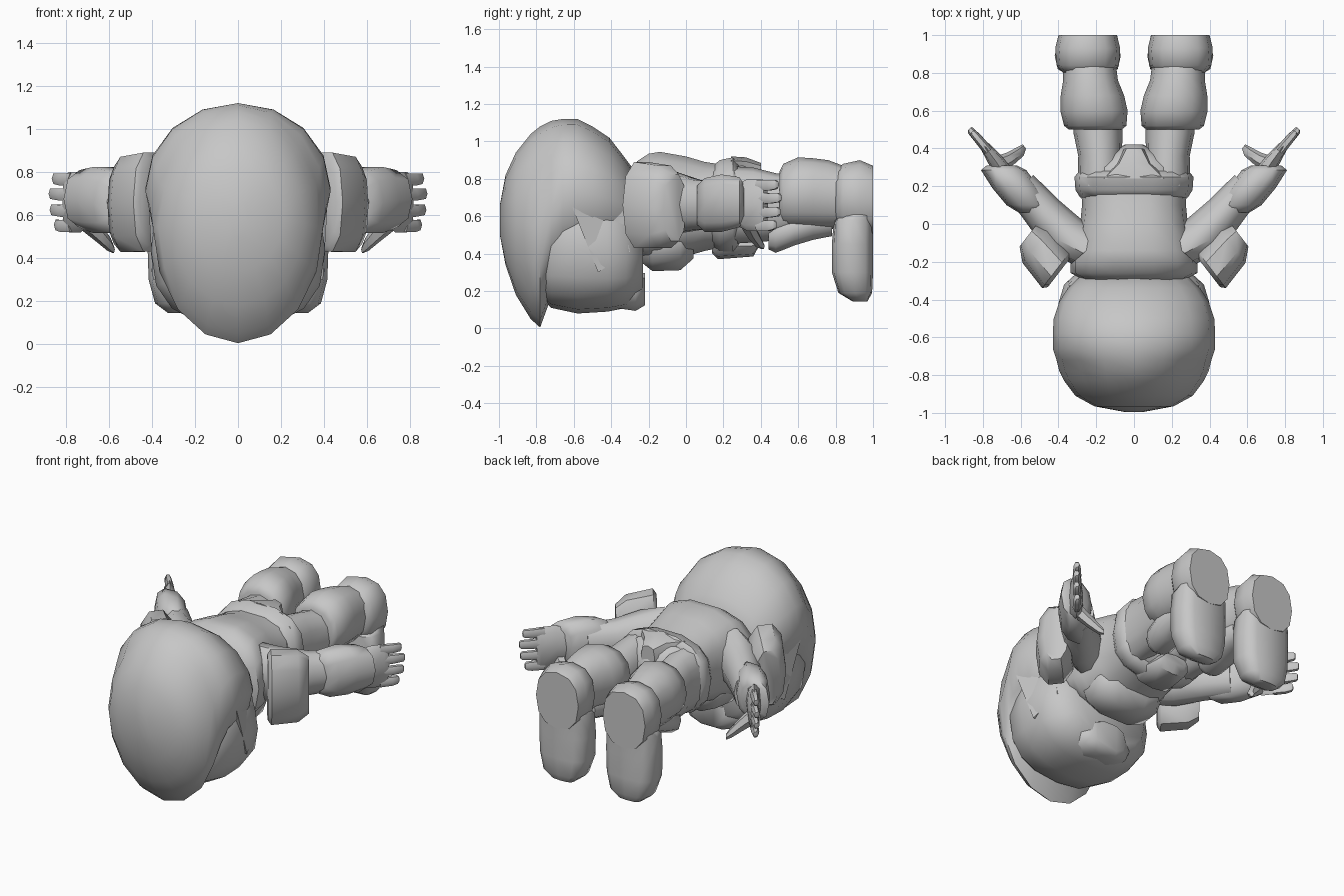
import bpy, bmesh, math
from mathutils import Vector

grey = bpy.data.materials.new("plain grey")
grey.diffuse_color = (0.57, 0.57, 0.57, 1)


def finish(name, bm, mirror=False, angle=50):
    bmesh.ops.recalc_face_normals(bm, faces=bm.faces)
    me = bpy.data.meshes.new(name)
    bm.to_mesh(me)
    bm.free()
    ob = bpy.data.objects.new(name, me)
    bpy.context.collection.objects.link(ob)
    me.materials.append(grey)
    if mirror:
        ob.modifiers.new("mirror", 'MIRROR').use_clip = False
    bpy.ops.object.select_all(action='DESELECT')
    ob.select_set(True)
    bpy.context.view_layer.objects.active = ob
    bpy.ops.object.shade_smooth_by_angle(angle=math.radians(angle))
    return ob


def loft(name, rings, n=12, power=2.0, u=(1, 0, 0), v=(0, 0, 1), mirror=False, angle=50):
    """Skin rings given as (x, y, z, half size along u, half size along v)."""
    bm = bmesh.new()
    u, v = Vector(u).normalized(), Vector(v).normalized()
    loops = []
    for x, y, z, a, b in rings:
        loop = []
        for i in range(n):
            t = 2 * math.pi * i / n
            c, s = math.cos(t), math.sin(t)
            c = math.copysign(abs(c) ** (2 / power), c)
            s = math.copysign(abs(s) ** (2 / power), s)
            loop.append(bm.verts.new(Vector((x, y, z)) + u * a * c + v * b * s))
        loops.append(loop)
    for p, q in zip(loops, loops[1:]):
        for i in range(n):
            j = (i + 1) % n
            bm.faces.new((p[i], p[j], q[j], q[i]))
    bm.faces.new(loops[0])
    bm.faces.new(loops[-1])
    return finish(name, bm, mirror, angle)


def body(name, rows, x=0, **kw):
    """Loft along y from rows of (y, low z, high z, half width[, x])."""
    return loft(name, [(r[4] if len(r) > 4 else x, r[0], (r[1] + r[2]) / 2, r[3], (r[2] - r[1]) / 2)
                       for r in rows], **kw)


# Hair: rounded shell with a pointed fringe hanging over the forehead
body("hair", [(-0.995, 0.50, 0.66, 0.05), (-0.965, 0.34, 0.82, 0.21), (-0.91, 0.18, 0.94, 0.31),
              (-0.83, 0.05, 1.04, 0.37), (-0.78, 0.005, 1.08, 0.395), (-0.72, 0.17, 1.11, 0.41),
              (-0.66, 0.30, 1.12, 0.43), (-0.58, 0.33, 1.12, 0.43), (-0.50, 0.35, 1.08, 0.425),
              (-0.41, 0.37, 1.02, 0.395), (-0.34, 0.40, 0.93, 0.35), (-0.28, 0.42, 0.85, 0.29)],
     n=16, power=2.0)

# Face and jaw under the hair
body("face", [(-0.80, 0.18, 0.60, 0.27), (-0.72, 0.11, 0.75, 0.37), (-0.58, 0.08, 0.80, 0.405),
              (-0.42, 0.09, 0.75, 0.40), (-0.32, 0.11, 0.70, 0.37), (-0.23, 0.20, 0.55, 0.27)],
     n=16, power=2.5)

# Chin
body("chin", [(-0.40, 0.11, 0.3, 0.22), (-0.27, 0.09, 0.3, 0.19), (-0.22, 0.12, 0.3, 0.12)], n=10, power=2.6)

# Side locks: plates in front of the ears
bm = bmesh.new()
outline = [(-0.64, 0.73, 0.395), (-0.47, 0.30, 0.37), (-0.30, 0.41, 0.325), (-0.35, 0.70, 0.31), (-0.5, 0.75, 0.37)]
outer = [bm.verts.new((x + 0.025, y, z)) for y, z, x in outline]
inner = [bm.verts.new((x - 0.06, y, z)) for y, z, x in outline]
bm.faces.new(outer)
bm.faces.new(inner)
for i in range(5):
    j = (i + 1) % 5
    bm.faces.new((outer[i], outer[j], inner[j], inner[i]))
finish("side_lock", bm, mirror=True)

# Torso flaring at the collar, with a full chest
body("torso", [(-0.30, 0.42, 0.85, 0.26), (-0.26, 0.37, 0.90, 0.335), (-0.20, 0.35, 0.94, 0.335),
               (-0.14, 0.35, 0.95, 0.32), (0.0, 0.38, 0.925, 0.285), (0.10, 0.41, 0.895, 0.275),
               (0.20, 0.43, 0.88, 0.28)], n=14, power=2.6)
body("chest", [(-0.24, 0.35, 0.6, 0.20), (-0.18, 0.30, 0.62, 0.26), (-0.03, 0.305, 0.62, 0.24),
               (0.04, 0.37, 0.58, 0.18)], n=10, power=2.4)

# Belt with a pouch
body("belt", [(0.14, 0.43, 0.87, 0.285), (0.18, 0.40, 0.905, 0.31), (0.25, 0.40, 0.92, 0.315),
              (0.28, 0.43, 0.89, 0.29)], n=14, power=2.6)
body("buckle_pouch", [(0.14, 0.40, 0.5, 0.11), (0.17, 0.37, 0.5, 0.14), (0.36, 0.385, 0.5, 0.12),
                      (0.39, 0.44, 0.5, 0.09)], n=8, power=2.6)

# Hips and the flap behind them
body("hips", [(0.20, 0.43, 0.88, 0.29), (0.30, 0.44, 0.89, 0.26), (0.37, 0.48, 0.85, 0.14),
              (0.42, 0.55, 0.76, 0.05)], n=12, power=2.4)
body("back_flap", [(0.24, 0.70, 0.92, 0.20), (0.32, 0.70, 0.915, 0.10), (0.40, 0.74, 0.885, 0.05)], n=8, power=3)

# Legs
body("thigh", [(0.20, 0.45, 0.87, 0.13, 0.17), (0.36, 0.46, 0.86, 0.115, 0.18),
               (0.48, 0.47, 0.83, 0.13, 0.19), (0.60, 0.52, 0.82, 0.13, 0.20)], n=12, power=2.2, mirror=True)
body("shin_boot", [(0.50, 0.57, 0.84, 0.14, 0.205), (0.52, 0.54, 0.88, 0.165, 0.205), (0.60, 0.53, 0.915, 0.178, 0.212),
                   (0.68, 0.53, 0.91, 0.168, 0.22), (0.76, 0.53, 0.90, 0.145, 0.23), (0.84, 0.54, 0.87, 0.14, 0.235)],
     n=12, power=2.2, mirror=True)
body("knee_pad", [(0.44, 0.42, 0.56, 0.07), (0.48, 0.40, 0.6, 0.10), (0.58, 0.44, 0.62, 0.12),
                  (0.68, 0.47, 0.65, 0.11), (0.78, 0.49, 0.65, 0.08)], x=0.2, n=10, power=2.2, mirror=True)
body("heel", [(0.80, 0.56, 0.84, 0.13), (0.84, 0.52, 0.88, 0.165), (0.93, 0.50, 0.90, 0.172),
              (1.0, 0.50, 0.87, 0.155)], x=0.245, n=12, power=2.4, mirror=True)
# Foot runs down from the ankle, its sole facing backward
loft("foot", [(0.245, 0.92, 0.61, 0.16, 0.08), (0.245, 0.895, 0.58, 0.17, 0.105), (0.245, 0.89, 0.45, 0.175, 0.11),
              (0.245, 0.89, 0.30, 0.17, 0.11), (0.245, 0.905, 0.19, 0.14, 0.09), (0.245, 0.93, 0.145, 0.08, 0.04)],
     n=12, power=3, v=(0, 1, 0), mirror=True)

# Arms, reaching outward and backward
ARM = (0.75, -0.66, 0)
loft("upper_arm", [(0.24, -0.13, 0.68, 0.12, 0.19), (0.37, -0.06, 0.67, 0.125, 0.17), (0.48, 0.06, 0.66, 0.105, 0.14),
                   (0.60, 0.20, 0.66, 0.09, 0.13)], n=10, u=ARM, mirror=True)
loft("shoulder_pad", [(0.395, -0.255, 0.66, 0.10, 0.21), (0.41, -0.24, 0.66, 0.125, 0.24),
                      (0.52, -0.115, 0.65, 0.115, 0.23), (0.56, -0.06, 0.645, 0.075, 0.185)],
     n=10, power=2.4, u=(0.61, -0.79, 0), mirror=True)
loft("gauntlet", [(0.55, 0.06, 0.66, 0.06, 0.11), (0.56, 0.10, 0.66, 0.115, 0.15), (0.625, 0.19, 0.67, 0.125, 0.16),
                  (0.69, 0.285, 0.675, 0.12, 0.14), (0.70, 0.31, 0.675, 0.08, 0.10)],
     n=10, power=2.4, mirror=True)

# Hand: flat palm, four fingers and a thumb
loft("palm", [(0.69, 0.27, 0.66, 0.05, 0.11), (0.73, 0.33, 0.66, 0.042, 0.14), (0.785, 0.405, 0.66, 0.028, 0.14),
              (0.80, 0.425, 0.66, 0.02, 0.125)], n=8, power=2.6, u=ARM, mirror=True)
for i, (z, tip) in enumerate([(0.55, 0.48), (0.62, 0.50), (0.695, 0.505), (0.765, 0.49)]):
    loft(f"finger_{i + 1}", [(0.77, 0.385, z, 0.026, 0.034), (0.82, 0.445, z, 0.024, 0.032),
                             (0.36 + tip, tip - 0.01, z + 0.004, 0.02, 0.028),
                             (0.365 + tip, tip, z + 0.004, 0.012, 0.018)], n=6, u=ARM, mirror=True)
loft("thumb", [(0.71, 0.32, 0.58, 0.045, 0.06), (0.65, 0.35, 0.52, 0.036, 0.048), (0.60, 0.385, 0.465, 0.028, 0.034),
               (0.58, 0.41, 0.44, 0.014, 0.018)], n=6, u=(0.6, 0.8, 0), mirror=True)
